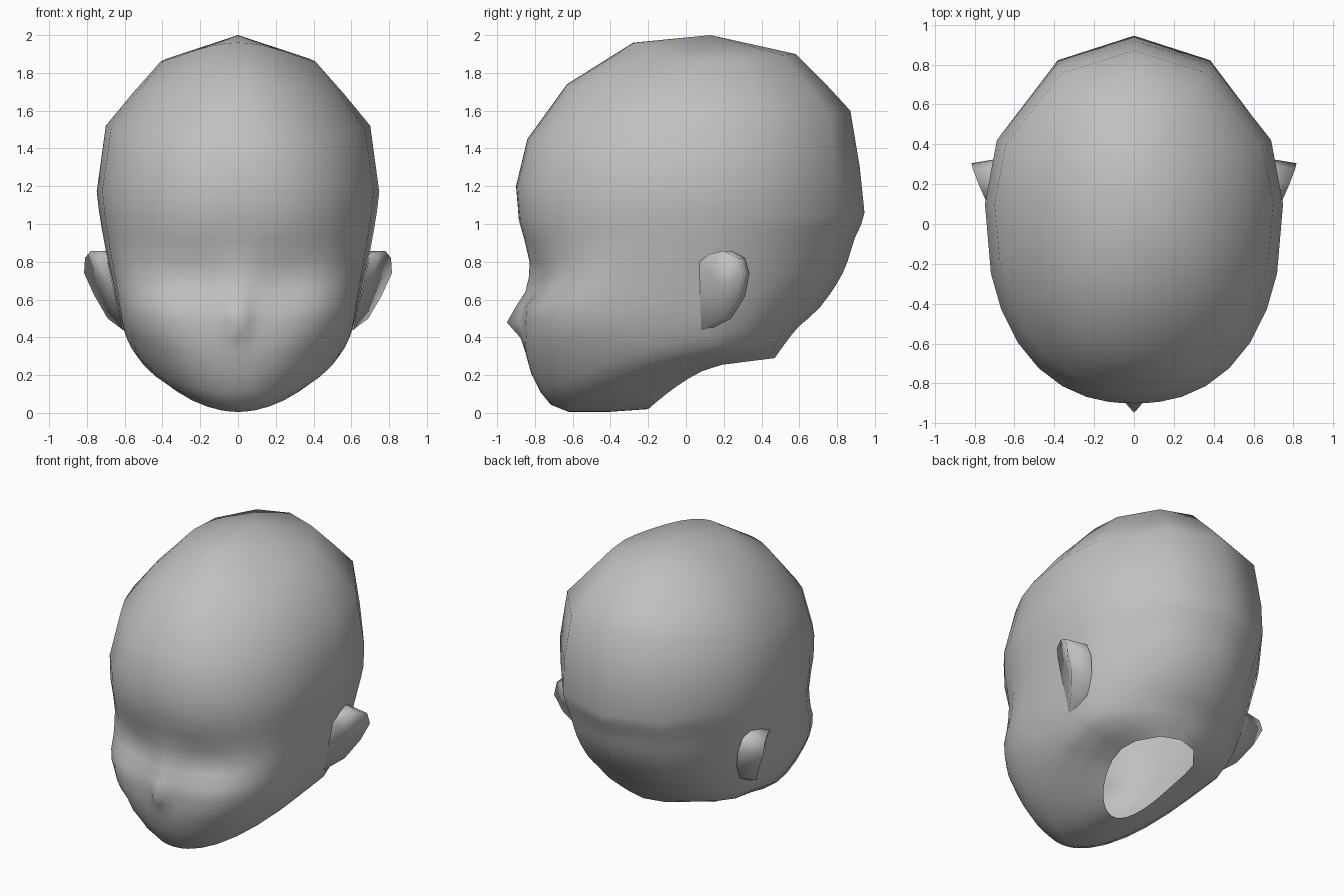
import bpy, bmesh, math

cube = bpy.data.objects.get("Cube")
if cube:
    bpy.data.objects.remove(cube, do_unlink=True)

# One plain grey for everything
COLOUR = (0.53, 0.53, 0.53, 1)
grey = bpy.data.materials.new("plain grey")
grey.use_nodes = True
grey.diffuse_color = COLOUR
grey.node_tree.nodes["Principled BSDF"].inputs["Base Color"].default_value = COLOUR


def finish(bm, name):
    bmesh.ops.recalc_face_normals(bm, faces=bm.faces)
    mesh = bpy.data.meshes.new(name)
    bm.to_mesh(mesh)
    bm.free()
    mesh.materials.append(grey)
    mesh.polygons.foreach_set("use_smooth", [True] * len(mesh.polygons))
    bpy.context.collection.objects.link(bpy.data.objects.new(name, mesh))


# Key rings, neck opening to crown: front y, z; half width, side z; back y, z
KEYS = [
    (-.20, .02, .26, .255, .47, .29),
    (-.62, .005, .505, .31, .53, .375),
    (-.77, .11, .59, .41, .60, .46),
    (-.85, .32, .63, .53, .71, .56),
    (-.855, .56, .66, .68, .83, .74),
    (-.83, .80, .70, .86, .895, .93),
    (-.885, 1.02, .735, 1.06, .945, 1.06),
    (-.90, 1.20, .748, 1.17, .92, 1.30),
    (-.84, 1.45, .70, 1.52, .87, 1.60),
    (-.63, 1.74, .56, 1.69, .75, 1.73),
    (-.28, 1.96, .41, 1.86, .58, 1.90),
]
FRONT = [0, .09, .18, .32, .48, .64, .78, .89, .96, 1]   # columns as share of width
BACK = [.92, .52, 0]


def spline(a, b, c, d, t):
    """Catmull-Rom blend from b to c."""
    return b + .5 * t * (c - a + t * (2 * a - 5 * b + 4 * c - d + t * (3 * (b - c) + d - a)))


def all_rings():
    """Key rings with extra ones through the jaw and face."""
    last = len(KEYS) - 1
    for i in range(last):
        steps = 3 if i in (3, 4) else 2 if i < 6 else 1
        near = [KEYS[min(max(i + k, 0), last)] for k in (-1, 0, 1, 2)]
        for s in range(steps):
            yield [spline(*column, s / steps) for column in zip(*near)]
    yield KEYS[-1]


def bell(d, below, above):
    return math.exp(-(d / (above if d > 0 else below)) ** 2)


def sculpt(x, y, z):
    """Push out the nose and sink the eye sockets."""
    if y < -.3:
        y -= .09 * bell(x, .05, .05) * bell(z - .48, .065, .10)
        y += .06 * bell(abs(x) - .26, .15, .24) * bell(z - .66, .045, .17)
    return x, y, z


def half_ring(yf, zf, w, zs, yb, zb):
    """Left half of one ring, front middle to back middle."""
    ys = .1 + .37 * max(0, .5 - zs)
    # Pointed chin, full cheeks, rounder crown
    square = 1.85 + .6 * math.sin(math.pi * (zf / 2) ** .6) + .65 * bell(zf - .5, .2, .25)
    power = 1 + .5 * max(0, 1 - zf / .45) + 2.6 * max(0, zf - 1.4)
    pts = []
    for f in FRONT:
        c = (1 - f ** square) ** (1 / square)
        pts.append(sculpt(w * f, ys + (yf - ys) * c, zs + (zf - zs) * c ** power))
    for f in BACK:
        c = math.sqrt(1 - f * f)
        pts.append((w * f, ys + (yb - ys) * c, zs + (zb - zs) * c))
    return pts


# Head shell, open at the neck
bm = bmesh.new()
loops = []
for ring in all_rings():
    half = half_ring(*ring)
    full = half + [(-x, y, z) for x, y, z in half[-2:0:-1]]
    loops.append([bm.verts.new(p) for p in full])
count = len(loops[0])
crown = bm.verts.new((0, .13, 2.0))
for i in range(count):
    j = (i + 1) % count
    for low, high in zip(loops, loops[1:]):
        bm.faces.new((low[i], low[j], high[j], high[i]))
    bm.faces.new((loops[-1][i], loops[-1][j], crown))
finish(bm, "head")

# Ears: flared rim, hollow front, sloping back that runs into the skull
RIM = [(.69, .07, .80), (.745, .12, .84), (.78, .20, .858), (.81, .28, .82),
       (.815, .305, .74), (.76, .28, .62), (.69, .20, .50), (.61, .08, .44)]


def ear(name, side):
    bm = bmesh.new()
    rim = [bm.verts.new((side * x, y, z)) for x, y, z in RIM]
    base = []
    for x, y, z in RIM:
        base.append(bm.verts.new((side * (.575 + .21 * (z - .44)), .06 + .9 * y, z)))
    hollow = bm.verts.new((side * .695, .18, .68))
    for i in range(len(RIM) - 1):
        bm.faces.new((rim[i], rim[i + 1], hollow))
        bm.faces.new((rim[i], base[i], base[i + 1], rim[i + 1]))
    bm.faces.new((rim[-1], rim[0], hollow))
    finish(bm, name)


ear("left_ear", 1)
ear("right_ear", -1)
